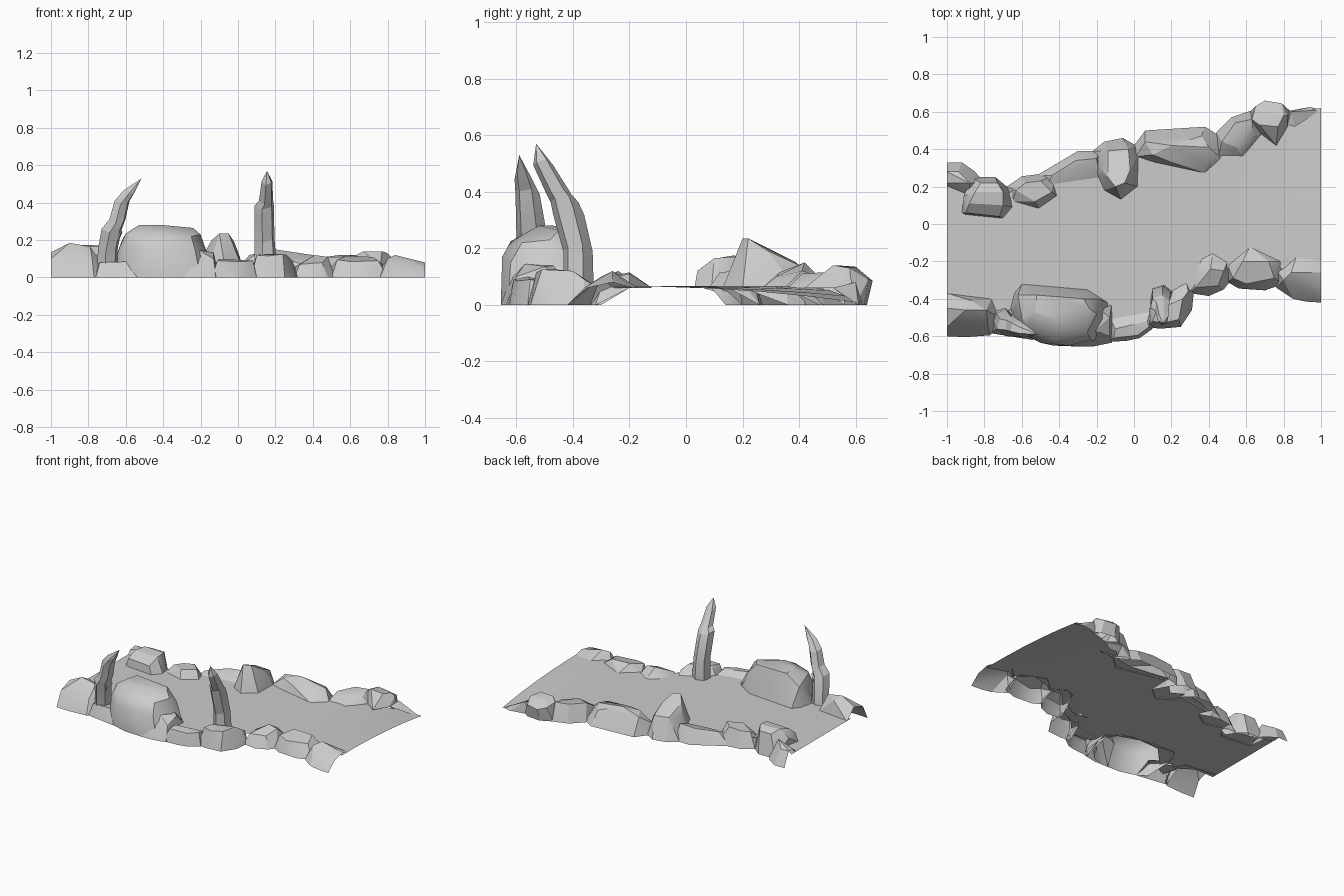
import bpy, bmesh, math

FLOOR = 0.06


def finish(name, bm, angle=25):
    bmesh.ops.recalc_face_normals(bm, faces=bm.faces)
    me = bpy.data.meshes.new(name)
    bm.to_mesh(me)
    bm.free()
    ob = bpy.data.objects.new(name, me)
    bpy.context.collection.objects.link(ob)
    bpy.ops.object.select_all(action='DESELECT')
    ob.select_set(True)
    bpy.context.view_layer.objects.active = ob
    bpy.ops.object.shade_smooth_by_angle(angle=math.radians(angle))
    return ob


def rock(name, outer, inner, top, angle=25):
    """Faceted shell: outer foot at z=0, inner foot at floor level, crown points; open underneath."""
    bm = bmesh.new()
    for x, y in outer:
        bm.verts.new((x, y, 0))
    for x, y in inner:
        bm.verts.new((x, y, FLOOR))
    for p in top:
        bm.verts.new(p)
    bmesh.ops.convex_hull(bm, input=bm.verts[:])
    bmesh.ops.delete(bm, geom=[v for v in bm.verts if not v.link_faces], context='VERTS')
    bmesh.ops.recalc_face_normals(bm, faces=bm.faces)
    cut = [f for f in bm.faces if f.normal.z < -0.25 or
           (abs(f.normal.x) > 0.95 and abs(f.calc_center_median().x) > 0.99)]
    bmesh.ops.delete(bm, geom=cut, context='FACES')
    bmesh.ops.dissolve_limit(bm, angle_limit=math.radians(7), verts=bm.verts[:], edges=bm.edges[:])
    return finish(name, bm, angle)


def spire(name, rings, tip, sides=6):
    """Leaning stone needle: rings are (x, y, z, half width x, half width y)."""
    bm = bmesh.new()
    loops = []
    for x, y, z, a, b in rings:
        loops.append([bm.verts.new((x + a * math.cos(t), y + b * math.sin(t), z + 0.012 * math.cos(2 * t)))
                      for t in [2 * math.pi * (i + 0.3) / sides for i in range(sides)]])
    for lo, hi in zip(loops, loops[1:]):
        for i in range(sides):
            j = (i + 1) % sides
            bm.faces.new((lo[i], lo[j], hi[j], hi[i]))
    t = bm.verts.new(tip)
    for i in range(sides):
        bm.faces.new((loops[-1][i], loops[-1][(i + 1) % sides], t))
    bm.faces.new(loops[0][::-1])
    return finish(name, bm, 15)


# Sandy floor: stations of x, front y, back y
stations = [(-1, -.41, .25), (-.85, -.41, .14), (-.72, -.5, .12), (-.65, -.52, .18), (-.5, -.36, .19),
            (-.35, -.35, .26), (-.2, -.4, .29), (-.1, -.55, .24), (.03, -.57, .37), (.15, -.45, .35),
            (.3, -.36, .33), (.42, -.21, .35), (.5, -.24, .42), (.55, -.2, .42), (.7, -.16, .51),
            (.8, -.25, .55), (.85, -.22, .6), (1, -.27, .62)]
bm = bmesh.new()
cols = []
for x, y0, y1 in stations:
    drop = max(0, (x - .6) / .4)
    col = []
    for k in range(6):
        t = k / 5
        z = .066 - .06 * drop * t ** 2.2
        col.append(bm.verts.new((x, y0 + (y1 - y0) * t, z)))
    cols.append(col)
for a, b in zip(cols, cols[1:]):
    for k in range(5):
        bm.faces.new((a[k], b[k], b[k + 1], a[k + 1]))
finish("canyon_floor", bm, 40)

# Front row of rocks, left to right
rock("front_rock_left_end", [(-1, -.6), (-.9, -.605), (-.77, -.595), (-.73, -.56)],
     [(-1, -.37), (-.76, -.4), (-.72, -.5)],
     [(-1, -.55, .1), (-1, -.45, .135), (-.9, -.46, .185), (-.87, -.41, .16), (-.79, -.46, .165), (-.78, -.55, .1)])
rock("front_rock_spire_foot", [(-.76, -.585), (-.66, -.59), (-.54, -.62)],
     [(-.76, -.48), (-.62, -.44), (-.54, -.5)],
     [(-.74, -.56, .08), (-.6, -.57, .085), (-.7, -.48, .08)])
rock("front_big_boulder", [(-.6, -.58), (-.53, -.62), (-.43, -.65), (-.3, -.655), (-.2, -.63), (-.12, -.55)],
     [(-.66, -.45), (-.64, -.37), (-.6, -.32), (-.45, -.32), (-.25, -.35), (-.14, -.42)],
     [(-.65, -.48, .12), (-.6, -.56, .17), (-.5, -.635, .16), (-.35, -.65, .17), (-.23, -.62, .15),
      (-.6, -.5, .235), (-.57, -.55, .235), (-.42, -.62, .225), (-.25, -.58, .22), (-.2, -.48, .23),
      (-.53, -.47, .28), (-.4, -.52, .28), (-.24, -.45, .265), (-.52, -.38, .27), (-.27, -.4, .26),
      (-.62, -.38, .2), (-.2, -.4, .18)], 30)
rock("front_rock_beside_boulder", [(-.33, -.655), (-.22, -.655), (-.12, -.635), (-.1, -.6)],
     [(-.12, -.43), (-.24, -.48)],
     [(-.27, -.62, .1), (-.21, -.57, .145), (-.18, -.46, .14), (-.13, -.5, .135), (-.13, -.6, .1)])
rock("front_rock_low", [(-.14, -.63), (-.04, -.625), (.03, -.61), (.1, -.56)],
     [(-.13, -.5), (.0, -.51), (.09, -.46)],
     [(-.11, -.61, .09), (.02, -.595, .085), (.08, -.55, .09), (-.1, -.56, .1), (.07, -.52, .09)])
rock("front_rock_under_spire", [(.07, -.55), (.14, -.56), (.25, -.55), (.31, -.46), (.32, -.36)],
     [(.08, -.45), (.17, -.37), (.28, -.31)],
     [(.1, -.52, .12), (.16, -.53, .115), (.24, -.51, .125), (.26, -.4, .12), (.29, -.36, .09), (.12, -.46, .125)])
rock("front_rock_sharp", [(.3, -.37), (.4, -.385), (.48, -.35), (.52, -.3)],
     [(.31, -.27), (.36, -.18), (.42, -.15), (.5, -.2)],
     [(.33, -.34, .07), (.41, -.24, .12), (.48, -.25, .11), (.45, -.33, .08), (.37, -.31, .085)])
rock("front_rock_wide", [(.5, -.31), (.56, -.345), (.7, -.355), (.8, -.32)],
     [(.5, -.22), (.62, -.12), (.79, -.2)],
     [(.53, -.29, .095), (.58, -.2, .115), (.72, -.2, .11), (.75, -.29, .09), (.6, -.32, .085)])
rock("front_rock_right_end", [(.76, -.34), (.85, -.4), (.92, -.415), (1, -.42)],
     [(.77, -.26), (.87, -.17), (1, -.19)],
     [(.8, -.3, .1), (.84, -.26, .12), (.92, -.28, .085), (.98, -.36, .06), (1, -.35, .06), (1, -.26, .08)])

# Back row of rocks, left to right
rock("back_rock_left_end", [(-1, .33), (-.92, .33), (-.85, .28), (-.8, .22)],
     [(-1, .2), (-.88, .15)],
     [(-1, .28, .1), (-.94, .28, .1), (-.88, .22, .13), (-1, .22, .09)])
rock("back_rock_terraced", [(-.87, .25), (-.74, .25), (-.68, .2), (-.64, .14)],
     [(-.92, .06), (-.9, .05), (-.7, .03), (-.65, .09)],
     [(-.91, .15, .12), (-.9, .06, .12), (-.72, .04, .12), (-.88, .11, .165), (-.7, .1, .165),
      (-.85, .17, .175), (-.7, .17, .17), (-.82, .22, .15), (-.73, .22, .15)])
rock("back_rock_small", [(-.68, .2), (-.6, .255), (-.48, .27), (-.42, .26)],
     [(-.65, .12), (-.51, .08), (-.41, .15)],
     [(-.63, .18, .1), (-.53, .12, .115), (-.44, .17, .12), (-.5, .23, .12), (-.58, .22, .11)])
rock("back_rock_slope", [(-.52, .26), (-.42, .32), (-.3, .39), (-.18, .39)],
     [(-.46, .2), (-.34, .22), (-.18, .24)],
     [(-.44, .26, .08), (-.31, .34, .1), (-.2, .35, .11), (-.24, .3, .1)])
rock("back_rock_peak", [(-.22, .39), (-.16, .44), (-.06, .46), (.01, .42), (.04, .36)],
     [(-.2, .27), (-.16, .18), (-.07, .13), (.02, .2)],
     [(-.14, .25, .2), (-.1, .2, .235), (-.05, .22, .235), (-.02, .29, .19), (-.14, .39, .15), (-.03, .4, .14),
      (.01, .35, .11), (-.18, .3, .13)])
rock("back_rock_long", [(.0, .42), (.06, .5), (.25, .49), (.38, .52), (.46, .47)],
     [(.01, .36), (.1, .33), (.38, .27), (.47, .35)],
     [(.06, .44, .12), (.1, .37, .13), (.2, .42, .15), (.4, .41, .12), (.39, .32, .1), (.2, .33, .115), (.36, .47, .1)])
rock("back_rock_wedge", [(.44, .49), (.52, .57), (.64, .61), (.7, .56)],
     [(.45, .36), (.58, .36), (.68, .48)],
     [(.47, .44, .11), (.54, .54, .12), (.63, .56, .12), (.64, .47, .1), (.55, .41, .11)])
rock("back_rock_crown", [(.62, .6), (.7, .64), (.8, .63), (.84, .6)],
     [(.63, .52), (.76, .42), (.82, .52)],
     [(.63, .56, .12), (.65, .63, .1), (.7, .66, .085), (.79, .645, .09), (.82, .58, .11),
      (.67, .53, .14), (.77, .52, .14), (.8, .58, .13), (.68, .6, .135)])
rock("back_rock_right_end", [(.8, .6), (.94, .625), (1, .61)], [(.82, .53), (.86, .52)],
     [(.84, .6, .08), (.9, .58, .05)])

# Two leaning stone spires, each with a step where the upper blade starts
spire("left_spire", [(-.7, -.505, .06, .057, .058), (-.695, -.515, .15, .055, .058), (-.675, -.545, .25, .057, .056),
                     (-.645, -.55, .3, .045, .052), (-.62, -.56, .4, .042, .044), (-.58, -.575, .455, .034, .032)],
      (-.515, -.59, .53))
spire("right_spire", [(.147, -.38, .06, .062, .055), (.142, -.382, .2, .056, .053), (.14, -.415, .33, .055, .056),
                      (.14, -.43, .375, .054, .05), (.15, -.448, .4, .04, .045), (.155, -.505, .505, .03, .036)],
      (.155, -.53, .57))

# Ledge jutting from the left spire
spire("left_spire_ledge", [(-.66, -.535, .2, .03, .04), (-.655, -.535, .235, .04, .05)], (-.66, -.54, .26))
